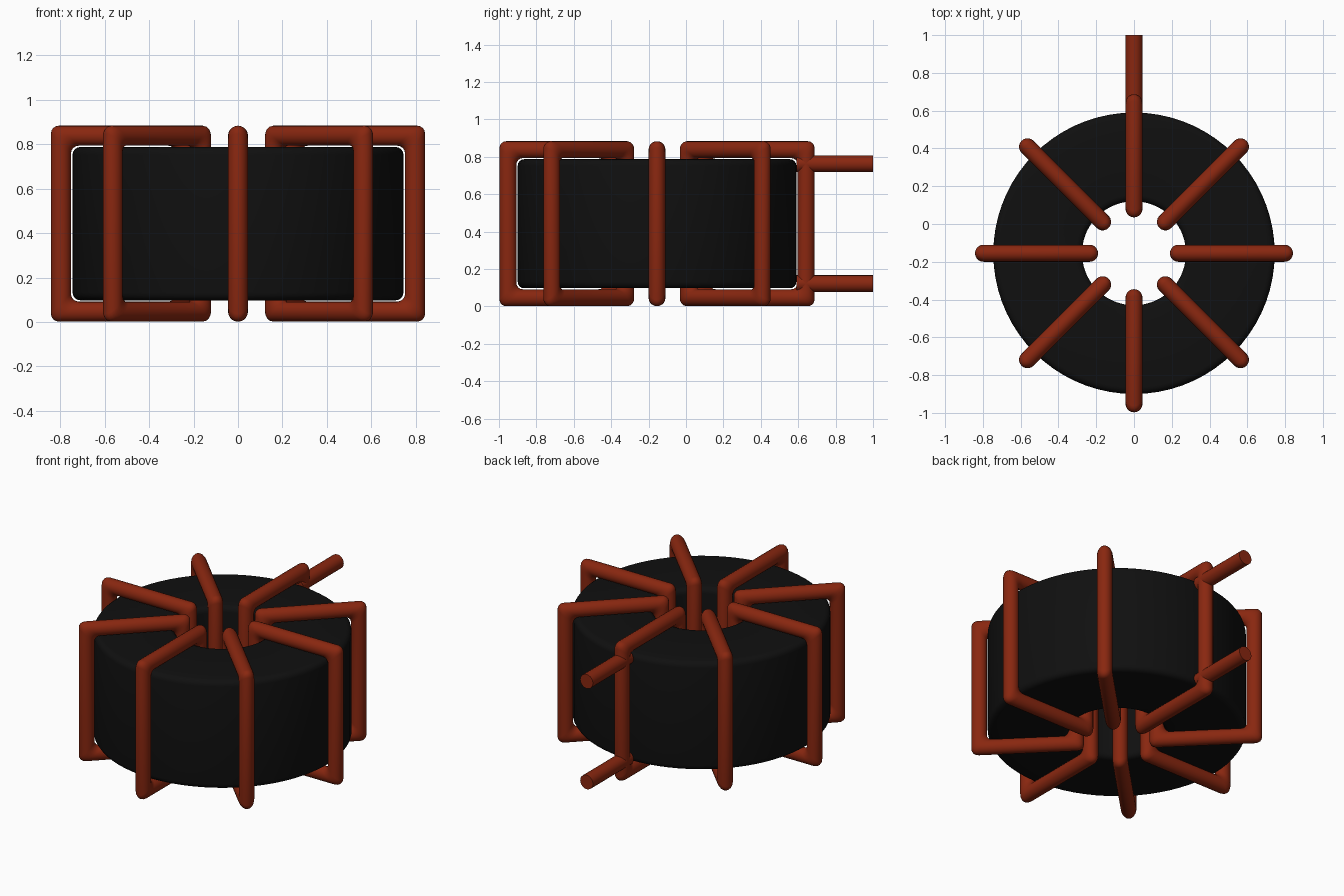
import bpy, bmesh, math
from mathutils import Matrix, Vector

old = bpy.data.objects.get("Cube")
if old:
    bpy.data.objects.remove(old, do_unlink=True)

CY = -0.155            # ring centre along y
MID = 0.4425           # mid height
WIRE = 0.045           # wire radius
R_IN, R_OUT = 0.235, 0.797   # wire centreline radii
HALF_H = 0.396         # half height of the winding centreline
SIDES = 20


def material(name, rgb, rough):
    m = bpy.data.materials.new(name)
    m.use_nodes = True
    m.diffuse_color = (*rgb, 1)
    bsdf = m.node_tree.nodes["Principled BSDF"]
    bsdf.inputs["Base Color"].default_value = (*rgb, 1)
    bsdf.inputs["Roughness"].default_value = rough
    return m


ferrite = material("black ferrite", (0.005, 0.005, 0.005), 0.6)
copper = material("red copper", (0.25, 0.02, 0.005), 0.5)


def finish(bm, name, mat, loc, rot=0.0):
    bmesh.ops.recalc_face_normals(bm, faces=bm.faces)
    mesh = bpy.data.meshes.new(name)
    bm.to_mesh(mesh)
    bm.free()
    mesh.materials.append(mat)
    ob = bpy.data.objects.new(name, mesh)
    bpy.context.collection.objects.link(ob)
    ob.location = loc
    ob.rotation_euler.z = rot
    bpy.ops.object.select_all(action='DESELECT')
    ob.select_set(True)
    bpy.context.view_layer.objects.active = ob
    bpy.ops.object.shade_smooth_by_angle(angle=math.radians(35))
    return ob


def bridge_closed(bm, rings):
    """Skin a closed chain of closed rings."""
    n = len(rings[0])
    for i, a in enumerate(rings):
        b = rings[(i + 1) % len(rings)]
        for j in range(n):
            k = (j + 1) % n
            bm.faces.new((a[j], a[k], b[k], b[j]))


def build_core():
    """Rounded rectangular section turned about the axis."""
    r0, r1, h, bev = 0.275, 0.745, 0.345, 0.035
    section = []
    corners = [(r1 - bev, h - bev, 0), (r0 + bev, h - bev, 90),
               (r0 + bev, bev - h, 180), (r1 - bev, bev - h, 270)]
    for cx, cz, start in corners:
        for s in range(5):
            t = math.radians(start + s * 22.5)
            section.append((cx + bev * math.cos(t), cz + bev * math.sin(t)))
    bm = bmesh.new()
    rings = []
    for i in range(72):
        a = math.tau * i / 72
        rings.append([bm.verts.new((r * math.cos(a), r * math.sin(a), z))
                      for r, z in section])
    bridge_closed(bm, rings)
    return finish(bm, "ring_core", ferrite, (0, CY, MID))


def build_winding(name, angle):
    """Round wire swept around a rectangle, with softened mitred corners."""
    half_w = (R_OUT - R_IN) / 2
    mid_r = (R_OUT + R_IN) / 2
    soft = 0.035
    bm = bmesh.new()
    rings = []
    # each corner: signs, travel direction in, travel direction out
    path = [(1, 1, (0, 1), (-1, 0)), (-1, 1, (-1, 0), (0, -1)),
            (-1, -1, (0, -1), (1, 0)), (1, -1, (1, 0), (0, 1))]
    for sx, sz, d_in, d_out in path:
        d_in = Vector((d_in[0], 0, d_in[1]))
        d_out = Vector((d_out[0], 0, d_out[1]))
        for s in range(5):
            t = math.radians(s * 22.5)
            shift = soft * (d_out * (1 - math.cos(t)) - d_in * (1 - math.sin(t)))
            ring = []
            for j in range(SIDES):
                q = math.tau * j / SIDES
                u, w = WIRE * math.cos(q), WIRE * math.sin(q)
                p = Vector((mid_r + sx * (half_w + u), w, sz * (HALF_H + u)))
                ring.append(bm.verts.new(p + shift))
            rings.append(ring)
    bridge_closed(bm, rings)
    return finish(bm, name, copper, (0, CY, MID), angle)


def build_lead(name, z):
    """Straight wire end running backwards."""
    y0, y1 = 0.592, 1.0
    bm = bmesh.new()
    bmesh.ops.create_cone(bm, cap_ends=True, segments=SIDES, radius1=WIRE,
                          radius2=WIRE, depth=y1 - y0,
                          matrix=Matrix.Rotation(math.pi / 2, 4, 'X'))
    return finish(bm, name, copper, (0, (y0 + y1) / 2, z))


build_core()
for i in range(8):
    build_winding(f"winding_{i + 1}", i * math.pi / 4)
build_lead("upper_lead", 0.763)
build_lead("lower_lead", 0.122)
